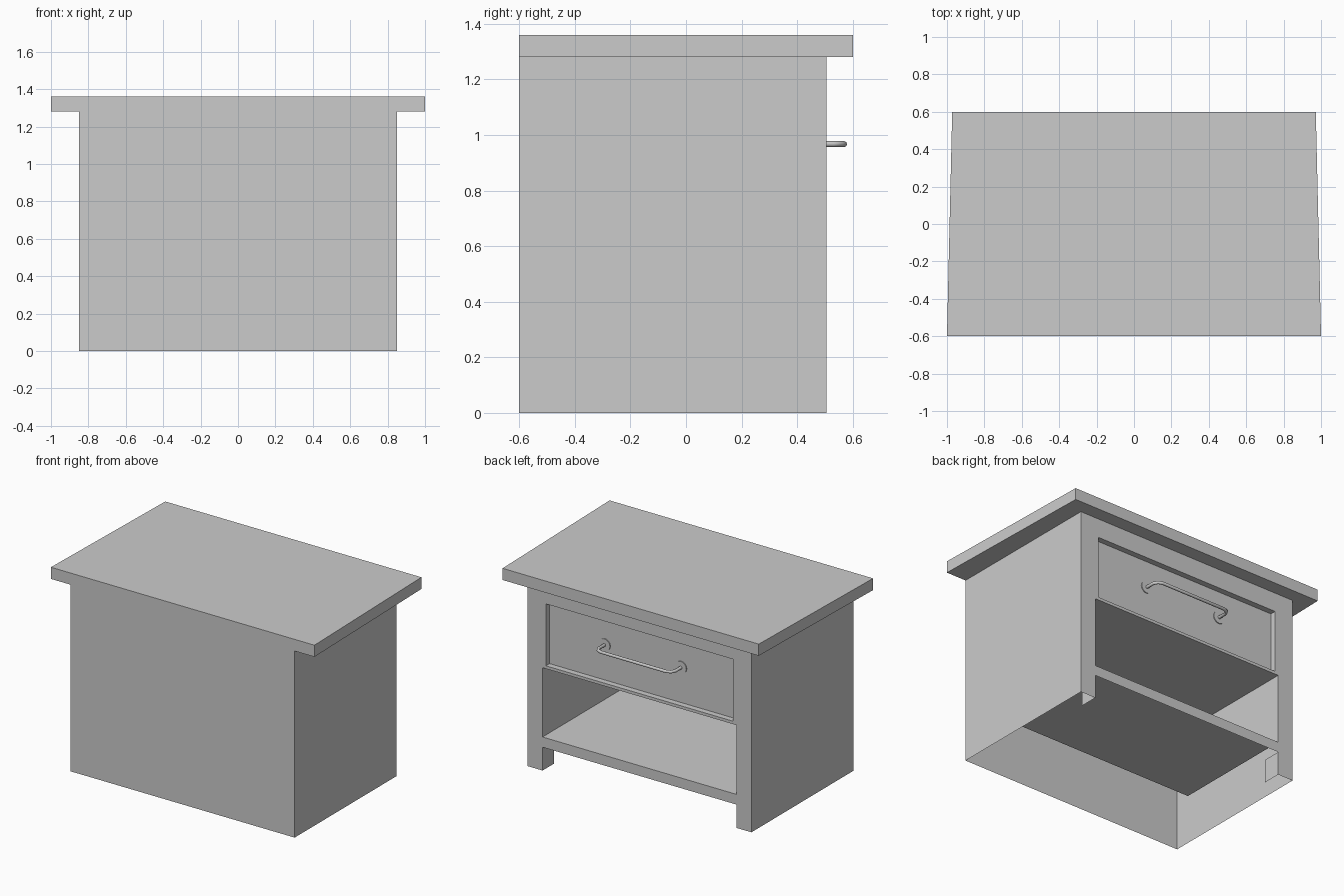
import bpy, bmesh, math
from mathutils import Vector

if "Cube" in bpy.data.objects:
    bpy.data.objects.remove(bpy.data.objects["Cube"])

AXES = {'+x': (1, 0, 0), '-x': (-1, 0, 0), '+y': (0, 1, 0),
        '-y': (0, -1, 0), '+z': (0, 0, 1), '-z': (0, 0, -1)}


def finish(name, bm):
    me = bpy.data.meshes.new(name)
    bm.to_mesh(me)
    bm.free()
    ob = bpy.data.objects.new(name, me)
    bpy.context.collection.objects.link(ob)
    return ob


def box(name, x, y, z, drop=(), inward=False):
    """Box from ranges; drop removes sides, inward turns it into a cavity."""
    bm = bmesh.new()
    bmesh.ops.create_cube(bm, size=1)
    bm.normal_update()
    gone = [f for f in bm.faces
            if any(f.normal.dot(Vector(AXES[d])) > 0.9 for d in drop)]
    bmesh.ops.delete(bm, geom=gone, context='FACES')
    for v in bm.verts:
        v.co = Vector([(r[0] + r[1]) / 2 + c * (r[1] - r[0])
                       for c, r in zip(v.co, (x, y, z))])
    if inward:
        bmesh.ops.reverse_faces(bm, faces=bm.faces[:])
    return finish(name, bm)


FACE_Y, RECESS_Y, SHELF_Y = 0.505, 0.465, -0.36
W, IN, DR = 0.85, 0.735, 0.71          # half widths: body, opening, drawer
HANDLE_Z, HANDLE_X = 0.967, 0.29

# Table top, slightly narrower on the drawer side
top = box("table_top", (-1, 1), (-0.6, 0.6), (1.28, 1.36))
for v in top.data.vertices:
    if v.co.y > 0:
        v.co.x *= 0.972

# Thin side and back panels, open underneath
box("body_panels", (-W, W), (-0.6, FACE_Y), (0, 1.28), drop=('+y', '+z', '-z'))

# Face frame around the drawer and open shelf
bm = bmesh.new()
for x0, x1, z0, z1 in [(-W, -IN, 0, 1.28), (IN, W, 0, 1.28),
                       (-IN, IN, 0.16, 0.23), (-IN, IN, 0.705, 0.725),
                       (-IN, IN, 1.15, 1.28),
                       (-IN, -DR, 0.725, 1.15), (DR, IN, 0.725, 1.15)]:
    bm.faces.new([bm.verts.new((a, FACE_Y, b)) for a, b in
                  ((x0, z0), (x0, z1), (x1, z1), (x1, z0))])
finish("face_frame", bm)

# Recessed drawer front and open shelf cavity
box("drawer_front", (-DR, DR), (RECESS_Y, FACE_Y), (0.725, 1.15), ('+y',), True)
box("open_shelf", (-IN, IN), (SHELF_Y, FACE_Y), (0.23, 0.705), ('+y',), True)

# Inner returns of the two legs
box("leg_returns", (-IN, IN), (0.38, FACE_Y), (0, 0.16),
    ('+y', '-y', '+z', '-z'), True)

# Handle: bent round bar
half = [(HANDLE_X, RECESS_Y), (HANDLE_X, 0.53), (0.275, 0.558), (0.245, 0.569)]
path = half + [(-x, y) for x, y in reversed(half)]
cu = bpy.data.curves.new("drawer_handle", 'CURVE')
cu.dimensions = '3D'
cu.bevel_depth = 0.0105
cu.bevel_resolution = 2
sp = cu.splines.new('POLY')
sp.points.add(len(path) - 1)
for p, (x, y) in zip(sp.points, path):
    p.co = (x, y, HANDLE_Z, 1)
bpy.context.collection.objects.link(bpy.data.objects.new("drawer_handle", cu))

# Round plates behind the handle ends
for side in (-1, 1):
    bpy.ops.mesh.primitive_cylinder_add(
        vertices=24, radius=0.042, depth=0.008,
        location=(side * HANDLE_X, RECESS_Y + 0.002, HANDLE_Z),
        rotation=(math.pi / 2, 0, 0))
    bpy.context.object.name = "handle_plate"
